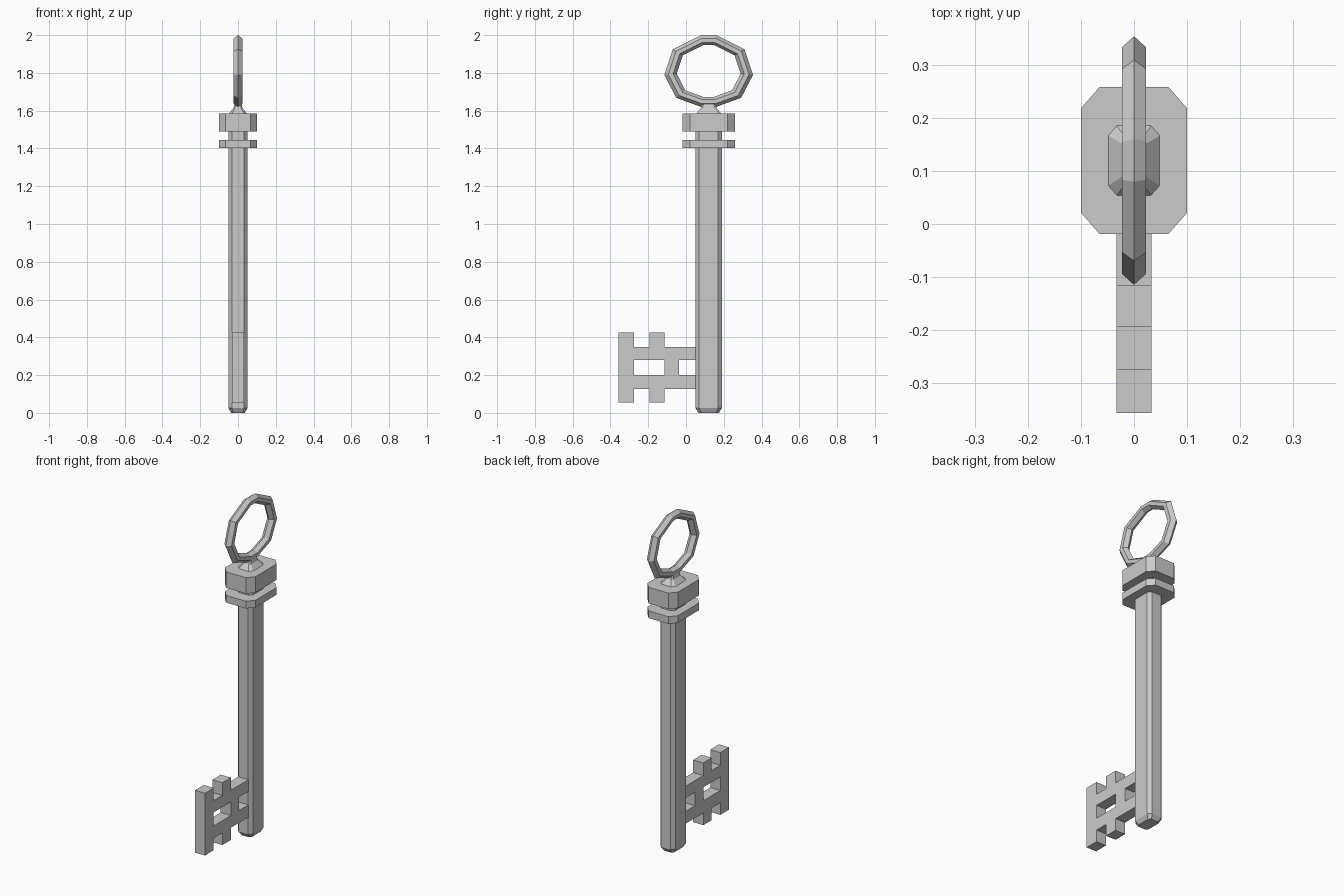
import bpy, bmesh

if "Cube" in bpy.data.objects:
    bpy.data.objects.remove(bpy.data.objects["Cube"])

CY = 0.12  # shaft axis


def finish(name, bm):
    bmesh.ops.recalc_face_normals(bm, faces=bm.faces)
    me = bpy.data.meshes.new(name)
    bm.to_mesh(me)
    bm.free()
    ob = bpy.data.objects.new(name, me)
    bpy.context.collection.objects.link(ob)
    return ob


def octagon(hx, hy, cx, cy):
    q = [(hx, hy - cy), (hx - cx, hy)]
    half = q + [(-x, y) for x, y in reversed(q)]
    return half + [(-x, -y) for x, y in half]


def loft(name, sections):
    """Stack chamfered rectangles: (z, half x, half y, chamfer x, chamfer y)."""
    bm = bmesh.new()
    rings = [[bm.verts.new((x, CY + y, z)) for x, y in octagon(*dims)]
             for z, *dims in sections]
    for a, b in zip(rings, rings[1:]):
        for i in range(8):
            j = (i + 1) % 8
            bm.faces.new((a[i], a[j], b[j], b[i]))
    bm.faces.new(rings[0])
    bm.faces.new(rings[-1])
    return finish(name, bm)


# Shaft with chamfered tip, and the two collars
body = (0.05, 0.07, 0.018, 0.02)
loft("shaft", [(0, 0.036, 0.054, 0.013, 0.015), (0.025, *body), (1.52, *body)])
collar = (0.1, 0.139, 0.035, 0.04)
loft("lower_collar", [(1.402, *collar), (1.445, *collar)])
loft("upper_collar", [(1.49, *collar), (1.585, *collar)])

# Flared stem joining collar to bow
loft("bow_stem", [(1.58, 0.053, 0.07, 0.018, 0.02),
                  (1.613, 0.024, 0.042, 0.008, 0.01),
                  (1.64, 0.018, 0.034, 0.006, 0.008)])

# Bow: ten-sided ring with a hexagonal section
right = [(0.04, 2.0), (0.19, 1.925), (0.235, 1.79), (0.172, 1.668), (0.04, 1.62)]
outline = right + [(-y, z) for y, z in reversed(right)]
section = [(0, 1.0), (0.023, 0.91), (0.023, 0.80), (0, 0.72), (-0.023, 0.80), (-0.023, 0.91)]
CZ = 1.81
bm = bmesh.new()
loops = [[bm.verts.new((x, CY + y * s, CZ + (z - CZ) * s)) for x, s in section]
         for y, z in outline]
for a, b in zip(loops, loops[1:] + loops[:1]):
    for i in range(6):
        j = (i + 1) % 6
        bm.faces.new((a[i], a[j], b[j], b[i]))
finish("bow_ring", bm)

# Bit: cut-out plate drawn as a cell pattern, top row first
ys = [-0.357, -0.275, -0.194, -0.115, -0.037, 0.056]
zs = [0.425, 0.35, 0.28, 0.2, 0.127, 0.055]
pattern = ["#.#..",
           "#####",
           "#..#.",
           "#####",
           "#.#.."]
bm = bmesh.new()
grid = [[bm.verts.new((-0.033, y, z)) for y in ys] for z in zs]
for r, row in enumerate(pattern):
    for c, cell in enumerate(row):
        if cell == "#":
            bm.faces.new((grid[r][c], grid[r + 1][c], grid[r + 1][c + 1], grid[r][c + 1]))
bmesh.ops.delete(bm, geom=[v for v in bm.verts if not v.link_faces], context='VERTS')
# Keep the back side, raise a copy to the front
ext = bmesh.ops.extrude_face_region(bm, geom=bm.faces[:], use_keep_orig=True)
bmesh.ops.translate(bm, vec=(0.066, 0, 0),
                    verts=[g for g in ext["geom"] if isinstance(g, bmesh.types.BMVert)])
finish("key_bit", bm)
